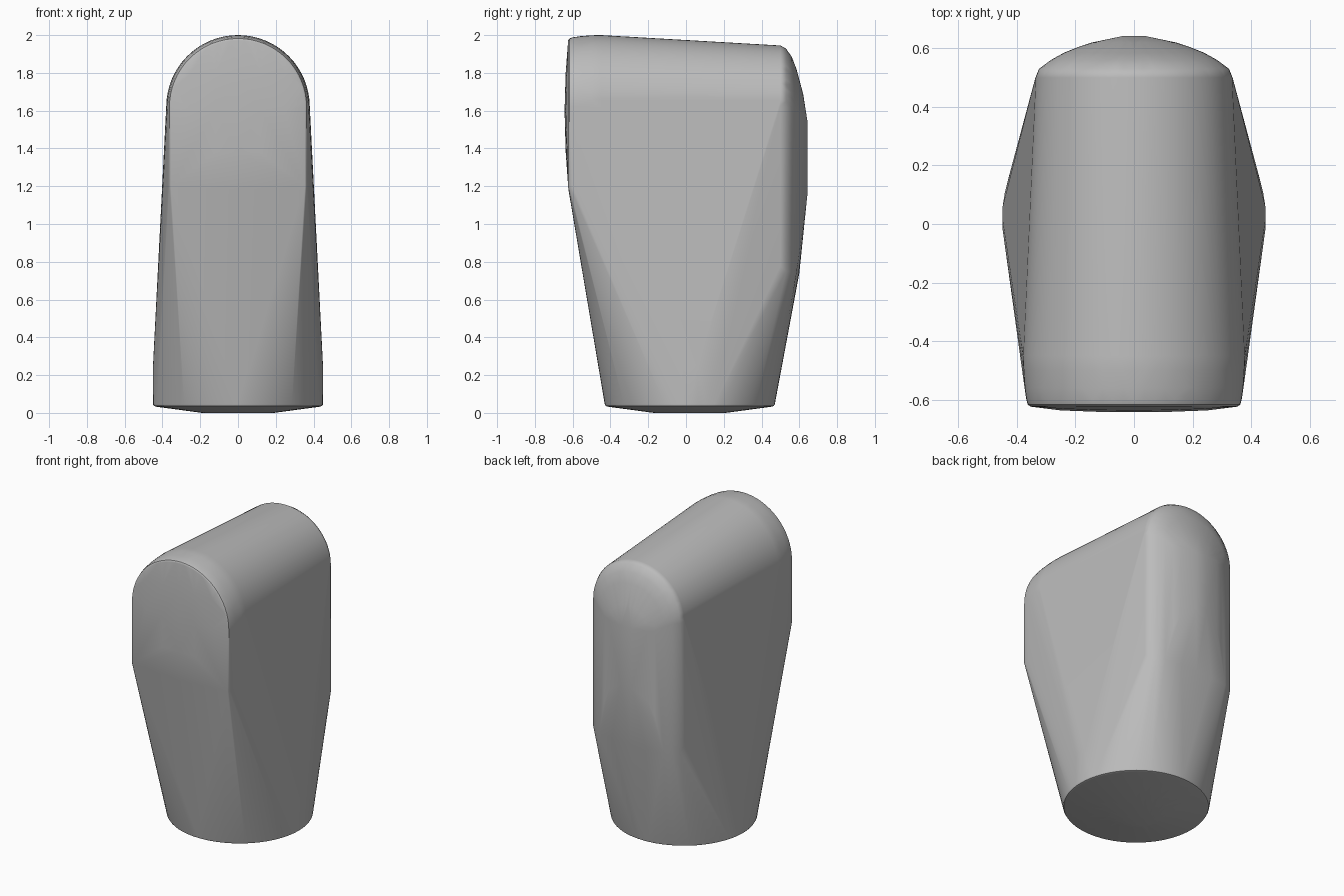
import bpy, bmesh, math

if "Cube" in bpy.data.objects:
    bpy.data.objects.remove(bpy.data.objects["Cube"])

grey = bpy.data.materials.new("plain grey")
grey.diffuse_color = (0.5, 0.5, 0.5, 1)
grey.use_nodes = True
grey.node_tree.nodes["Principled BSDF"].inputs["Base Color"].default_value = grey.diffuse_color

bm = bmesh.new()


def ring(radius, z, n=64):
    """Round section of the foot."""
    for i in range(n):
        a = 2 * math.pi * i / n
        bm.verts.new((radius * math.cos(a), 0.02 + radius * math.sin(a), z))


def arch(y, half, crown, spring, leg, bulge=0.0, n=32):
    """Upright arch: half-round top, straight legs down to z = leg."""
    for i in range(n + 1):
        a = math.pi * i / n
        x = half * math.cos(a)
        bm.verts.new((x, y, spring + (crown - spring) * math.sin(a)))
    for s in (-1, 1):
        bm.verts.new((s * half, y, leg))


# foot: shallow dome, small rounded rim, short straight sides
ring(0.19, 0.0)
ring(0.435, 0.033)
ring(0.445, 0.037)
ring(0.45, 0.045)
for s in (-1, 1):
    for y in (-0.02, 0.02, 0.06):
        bm.verts.new((s * (0.45 - 0.03 * abs(y - 0.02)), y, 0.25))

# front arches, rounding over into the front face
for y, half, crown in ((-0.45, 0.38, 2.0), (-0.50, 0.378, 1.999),
                       (-0.56, 0.374, 1.994), (-0.60, 0.368, 1.988),
                       (-0.617, 0.363, 1.982), (-0.624, 0.354, 1.972)):
    arch(y, half, crown, 1.62, 1.2)

# slightly bowed front face
for x, d in ((-0.25, 0.006), (-0.12, 0.001), (0, 0), (0.12, 0.001), (0.25, 0.006)):
    for y, z in ((-0.622, 1.18), (-0.637, 1.38), (-0.643, 1.6), (-0.637, 1.8)):
        bm.verts.new((x, y + d, z))

# rear arches, rounding over into the bowed back
for y, half, crown, leg in ((0.50, 0.337, 1.945, 0.78), (0.53, 0.325, 1.928, 0.75),
                            (0.56, 0.285, 1.885, 0.745), (0.585, 0.24, 1.82, 0.74),
                            (0.605, 0.19, 1.74, 0.98), (0.62, 0.145, 1.69, 1.08)):
    arch(y, half, crown, crown - half * 0.95, leg)
for x, y, z in ((0, 0.60, 0.74), (0.12, 0.597, 0.74), (-0.12, 0.597, 0.74)):
    bm.verts.new((x, y, z))
for x in (-0.04, 0, 0.04):
    for z in (1.15, 1.55):
        bm.verts.new((x, 0.642, z))

# skin stretched over all the sections
out = bmesh.ops.convex_hull(bm, input=bm.verts[:])
junk = {g for g in out["geom_interior"] + out["geom_unused"]
        if isinstance(g, bmesh.types.BMVert)}
bmesh.ops.delete(bm, geom=list(junk), context="VERTS")
bmesh.ops.recalc_face_normals(bm, faces=bm.faces[:])

mesh = bpy.data.meshes.new("body")
bm.to_mesh(mesh)
bm.free()
mesh.materials.append(grey)
body = bpy.data.objects.new("body", mesh)
bpy.context.collection.objects.link(body)
bpy.context.view_layer.objects.active = body
body.select_set(True)
bpy.ops.object.shade_smooth_by_angle(angle=math.radians(35))
weighted = body.modifiers.new("even shading", "WEIGHTED_NORMAL")
weighted.keep_sharp = True
